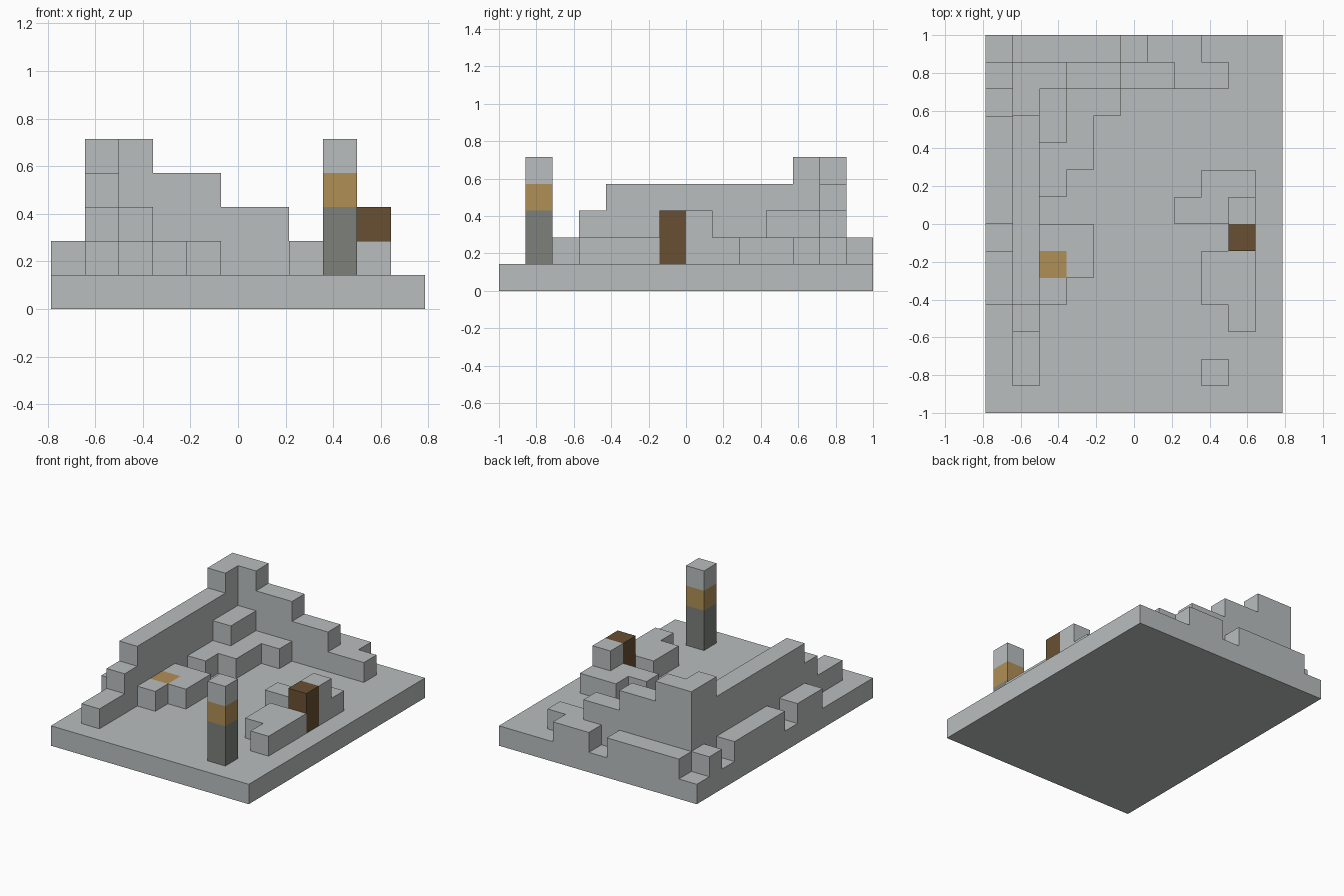
import bpy, bmesh
from mathutils import Vector

U = 1 / 7                      # edge of one block
NX, NY = 11, 14                # ground size in blocks

cube = bpy.data.objects.get("Cube")
if cube:
    bpy.data.objects.remove(cube, do_unlink=True)


def make_material(name, rgb):
    linear = [((c / 255 + 0.055) / 1.055) ** 2.4 for c in rgb]
    mat = bpy.data.materials.new(name)
    mat.use_nodes = True
    mat.diffuse_color = (*linear, 1)
    bsdf = mat.node_tree.nodes["Principled BSDF"]
    bsdf.inputs["Base Color"].default_value = (*linear, 1)
    bsdf.inputs["Roughness"].default_value = 0.9
    return mat


stone = make_material("light stone", (186, 190, 190))
dark_stone = make_material("dark stone", (125, 128, 123))
tan_wood = make_material("tan wood", (176, 143, 86))
brown_wood = make_material("brown wood", (105, 80, 50))

parts = []


def part(name, mat, *boxes):
    """Each box is (column, row, columns, rows, top level, optional bottom level)."""
    cells = set()
    for i, j, ni, nj, top, *low in boxes:
        bottom = low[0] if low else 1
        cells |= {(x, y, z) for x in range(i, i + ni)
                  for y in range(j, j + nj) for z in range(bottom, top)}
    parts.append((name, mat, cells))


# Ground slab
part("ground_slab", stone, (0, 0, NX, NY, 1, 0))

# Ruined outer walls, stepping down from the tall back corner
part("left_wall", stone, (1, 1, 1, 2, 2), (1, 3, 1, 1, 3), (1, 4, 1, 7, 4),
     (1, 11, 1, 2, 5))
part("back_wall", stone, (2, 12, 1, 1, 5), (3, 12, 2, 1, 4),
     (5, 12, 2, 1, 3), (7, 12, 2, 1, 2))

# Rubble along the outside of the walls
part("left_rubble", stone, (0, 4, 1, 2, 2), (0, 7, 1, 4, 2), (0, 12, 1, 1, 2))
part("back_rubble", stone, (1, 13, 4, 1, 2), (6, 13, 2, 1, 2))

# Rubble inside the corner
part("corner_rubble", stone, (2, 10, 1, 2, 3), (2, 8, 1, 2, 2),
     (3, 9, 1, 3, 2), (4, 11, 1, 1, 2))

# Small pile with a wooden block set into it
part("small_pile", stone, (2, 4, 1, 1, 2), (2, 6, 1, 1, 2), (3, 5, 1, 2, 2))
part("pile_wood_block", tan_wood, (2, 5, 1, 1, 2))

# Pile around the wooden post
part("right_pile_front", stone, (8, 4, 1, 2, 2), (9, 3, 1, 3, 2))
part("right_pile_back", stone, (7, 7, 2, 1, 2), (8, 8, 2, 1, 2), (9, 7, 1, 1, 3))
part("wooden_post", brown_wood, (9, 6, 1, 1, 3))

# Free-standing pillar
part("pillar_base", dark_stone, (8, 1, 1, 1, 3))
part("pillar_band", tan_wood, (8, 1, 1, 1, 4, 3))
part("pillar_cap", stone, (8, 1, 1, 1, 5, 4))

occupied = set().union(*(cells for _, _, cells in parts))


def build(name, mat, cells):
    """Skin the exposed sides of the blocks and merge the flat areas."""
    bm = bmesh.new()
    for cell in sorted(cells):
        centre = Vector(cell) + Vector((0.5, 0.5, 0.5))
        for axis in range(3):
            for sign in (-1, 1):
                normal = Vector((0, 0, 0))
                normal[axis] = sign
                beside = tuple(int(c + n) for c, n in zip(cell, normal))
                if beside in occupied:
                    continue
                a = Vector((0, 0, 0))
                a[(axis + 1) % 3] = 0.5
                b = normal.cross(a)
                mid = centre + normal / 2
                corners = (mid - a - b, mid + a - b, mid + a + b, mid - a + b)
                bm.faces.new([bm.verts.new(
                    ((p.x - NX / 2) * U, (p.y - NY / 2) * U, p.z * U))
                    for p in corners])
    bmesh.ops.remove_doubles(bm, verts=bm.verts, dist=U / 100)
    bmesh.ops.dissolve_limit(bm, angle_limit=0.01, verts=bm.verts, edges=bm.edges)
    mesh = bpy.data.meshes.new(name)
    bm.to_mesh(mesh)
    bm.free()
    mesh.materials.append(mat)
    bpy.context.collection.objects.link(bpy.data.objects.new(name, mesh))


def build_slab(name, mat):
    """One plain box under everything."""
    bm = bmesh.new()
    bmesh.ops.create_cube(bm, size=1)
    bmesh.ops.scale(bm, vec=(NX * U, NY * U, U), verts=bm.verts)
    bmesh.ops.translate(bm, vec=(0, 0, U / 2), verts=bm.verts)
    mesh = bpy.data.meshes.new(name)
    bm.to_mesh(mesh)
    bm.free()
    mesh.materials.append(mat)
    bpy.context.collection.objects.link(bpy.data.objects.new(name, mesh))


build_slab(*parts[0][:2])
for entry in parts[1:]:
    build(*entry)
